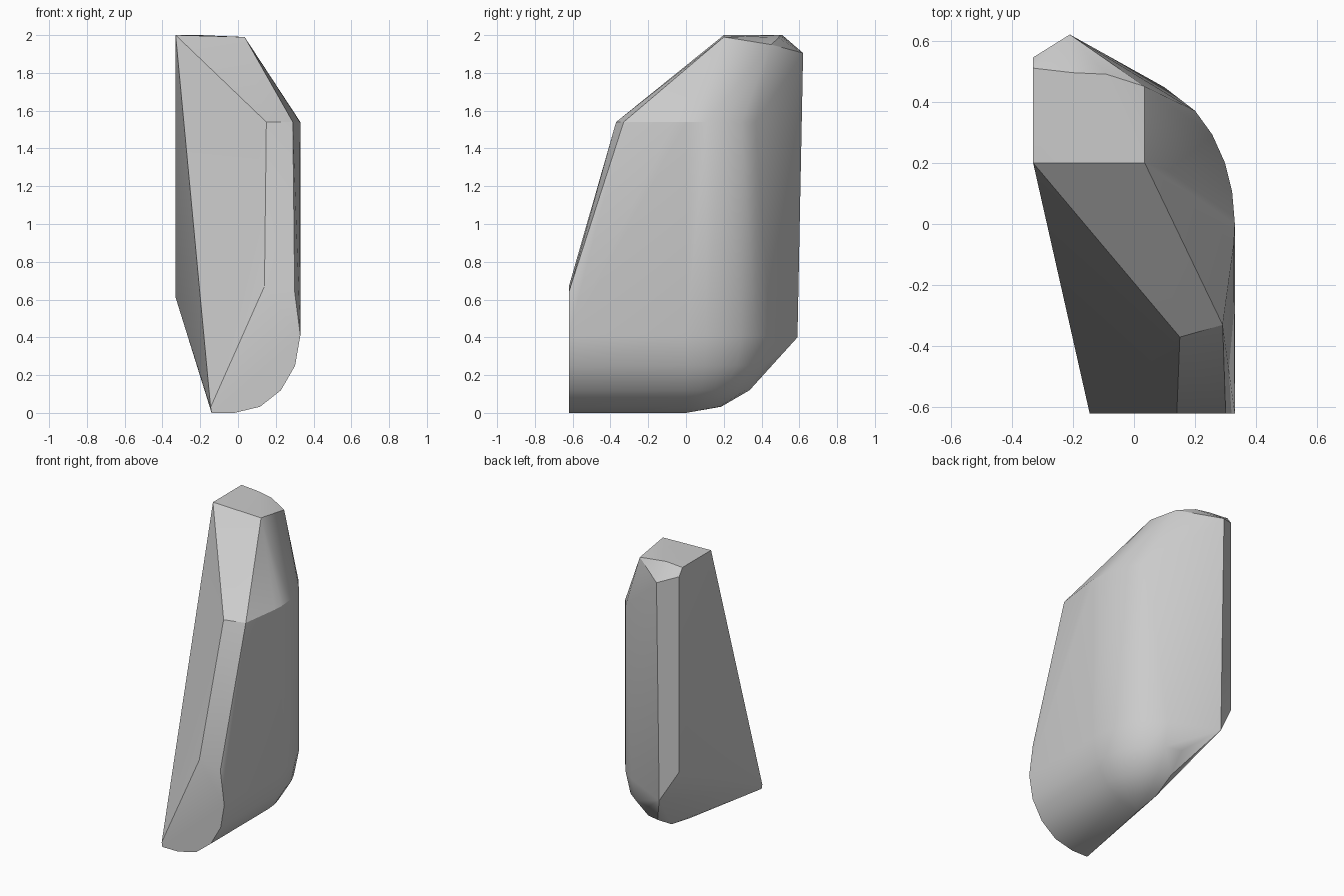
import bpy
import bmesh
from math import sin, cos, radians

default = bpy.data.objects.get("Cube")
if default:
    bpy.data.objects.remove(default)

# One plain stone colour
stone = bpy.data.materials.new("stone_grey")
stone.use_nodes = True
colour = (0.6, 0.6, 0.6, 1.0)
stone.diffuse_color = colour
stone.node_tree.nodes["Principled BSDF"].inputs["Base Color"].default_value = colour

FRONT, SHOULDER = -0.62, 1.54   # flat front plane and shoulder height
WAIST = 0.41                    # height where the rounded base begins


def round_corner(azimuth, drop):
    """Point on the rounded lower corner, given two angles in degrees."""
    a, d = radians(azimuth), radians(drop)
    return (-0.02 + 0.35 * cos(a) * cos(d),
            0.476 * sin(a) * cos(d),
            WAIST - WAIST * sin(d))


points = []

# Rounded base: a quarter dome, its edge carried straight to the front
for drop in (0, 23, 45, 67, 90):
    for azimuth in (0, 13, 25, 38, 51, 70, 90):
        points.append(round_corner(azimuth, drop))
    x, y, z = round_corner(0, drop)
    points.append((x, FRONT, z))

# Rounded side wall rises to the shoulder
for azimuth in (-8, 0, 13, 25, 38, 51):
    x, y, z = round_corner(azimuth, 0)
    points.append((x, y, SHOULDER))

# Front cap corners and the two front shoulder corners
points += [(-0.145, FRONT, 0.03), (-0.14, FRONT, 0.0),
           (0.14, FRONT, 0.67), (0.3, FRONT, 0.64),
           (0.15, -0.37, SHOULDER), (0.29, -0.33, SHOULDER)]

# Top facet
points += [(-0.33, 0.2, 2.0), (0.035, 0.2, 1.99), (0.035, 0.45, 1.95),
           (-0.09, 0.49, 1.985), (-0.2, 0.495, 2.0), (-0.33, 0.51, 2.0)]

# Narrow back strip
points += [(-0.33, 0.545, 1.95), (-0.21, 0.62, 1.905),
           (-0.33, 0.545, 0.61), (-0.21, 0.59, 0.4)]

# Wrap the corners into one closed faceted boulder
bm = bmesh.new()
for point in points:
    bm.verts.new(point)
hull = bmesh.ops.convex_hull(bm, input=bm.verts)
spare = {v for v in hull["geom_interior"] + hull["geom_unused"]
         if isinstance(v, bmesh.types.BMVert)}
bmesh.ops.delete(bm, geom=list(spare), context="VERTS")
bmesh.ops.dissolve_limit(bm, angle_limit=radians(1), verts=bm.verts, edges=bm.edges)
bmesh.ops.recalc_face_normals(bm, faces=bm.faces)

mesh = bpy.data.meshes.new("boulder")
bm.to_mesh(mesh)
bm.free()
mesh.materials.append(stone)
boulder = bpy.data.objects.new("boulder", mesh)
bpy.context.collection.objects.link(boulder)

# Soft curves, crisp facet edges
bpy.ops.object.select_all(action="DESELECT")
boulder.select_set(True)
bpy.context.view_layer.objects.active = boulder
bpy.ops.object.shade_smooth_by_angle(angle=radians(30))
